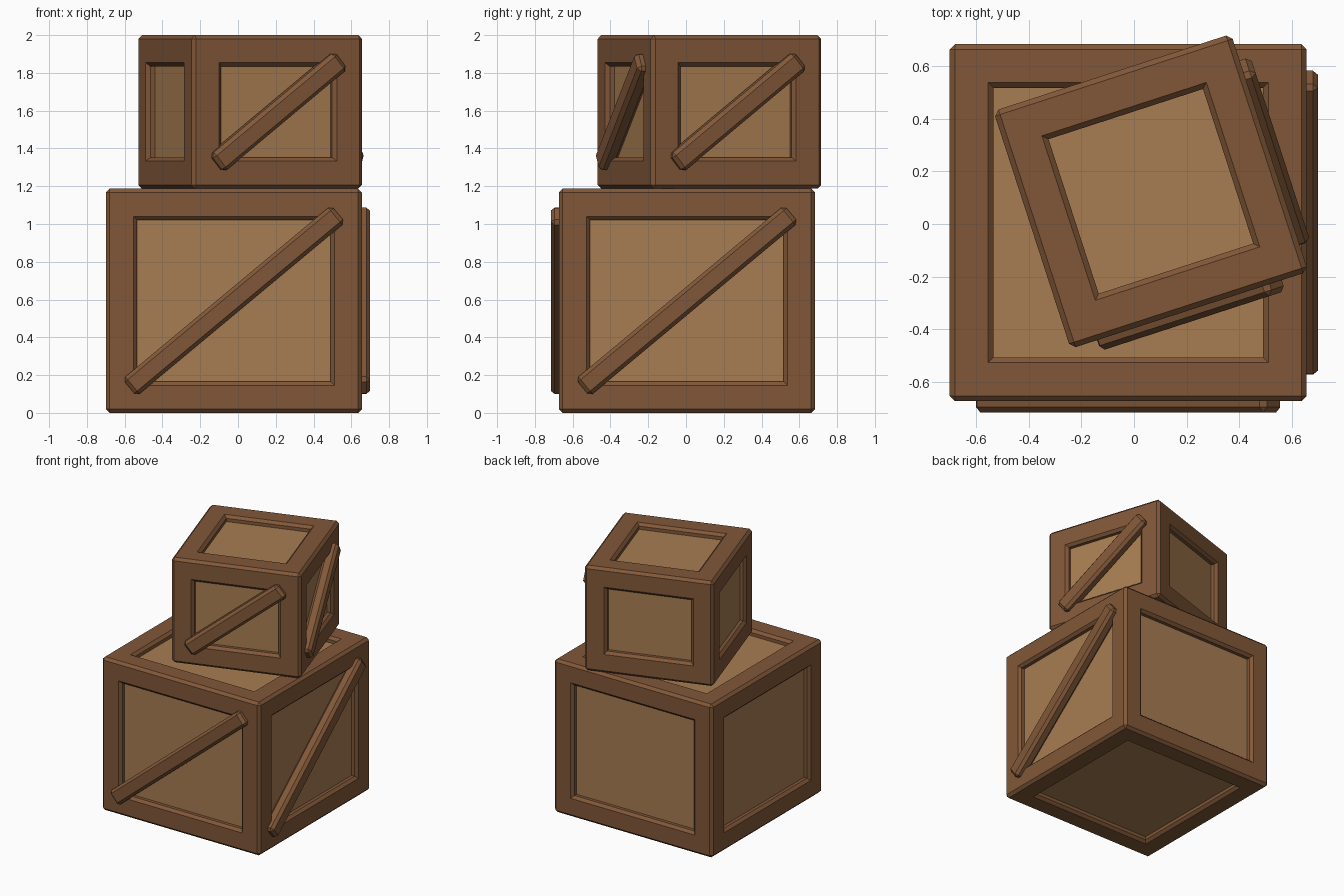
import bpy, bmesh
from math import radians
from mathutils import Matrix

if "Cube" in bpy.data.objects:
    bpy.data.objects.remove(bpy.data.objects["Cube"])

CHAMFER = 0.02


def material(name, rgb):
    m = bpy.data.materials.new(name)
    m.diffuse_color = (*rgb, 1)
    m.use_nodes = True
    m.node_tree.nodes["Principled BSDF"].inputs["Base Color"].default_value = m.diffuse_color
    return m


FRAME = material("dark_wood", (0.22, 0.097, 0.04))
PANEL = material("light_wood", (0.39, 0.205, 0.085))


def chamfered_box(size):
    bm = bmesh.new()
    bmesh.ops.create_cube(bm, size=1)
    bmesh.ops.scale(bm, vec=size, verts=bm.verts)
    bmesh.ops.bevel(bm, geom=bm.edges[:], offset=CHAMFER, segments=1,
                    affect='EDGES', profile=0.5)
    bm.normal_update()
    return bm


def finish(bm, name, matrix, materials):
    me = bpy.data.meshes.new(name)
    bm.to_mesh(me)
    bm.free()
    for m in materials:
        me.materials.append(m)
    ob = bpy.data.objects.new(name, me)
    ob.matrix_world = matrix
    bpy.context.collection.objects.link(ob)


def crate(name, width, height, x, y, z, turn, brace_length, brace_angle):
    place = Matrix.Translation((x, y, z + height / 2)) @ Matrix.Rotation(radians(turn), 4, 'Z')

    # Body: frame border, chamfered opening, straight wall, sunken panel on all six sides
    bm = chamfered_box((width, width, height))
    sides = [f for f in bm.faces if max(abs(c) for c in f.normal) > 0.99]
    for thickness, depth in ((0.126, 0), (0.02, -0.02), (0, -0.025)):
        bmesh.ops.inset_individual(bm, faces=sides, thickness=thickness,
                                   depth=depth, use_even_offset=True)
    for f in sides:
        f.material_index = 1
    finish(bm, name, place, (FRAME, PANEL))

    # Diagonal braces, half sunk into the front and right sides
    for side, angle in (("front", 0), ("right", 90)):
        m = (place @ Matrix.Rotation(radians(angle), 4, 'Z')
             @ Matrix.Translation((0, -width / 2, 0))
             @ Matrix.Rotation(-radians(brace_angle), 4, 'Y'))
        finish(chamfered_box((brace_length, 0.086, 0.118)),
               f"{name}_{side}_brace", m, (FRAME,))


crate("large_crate", 1.356, 1.187, -0.022, 0.005, 0, 0, 1.438, 39.8)
crate("small_crate", 0.949, 0.813, 0.064, 0.124, 1.187, 18, 0.88, 38.5)
